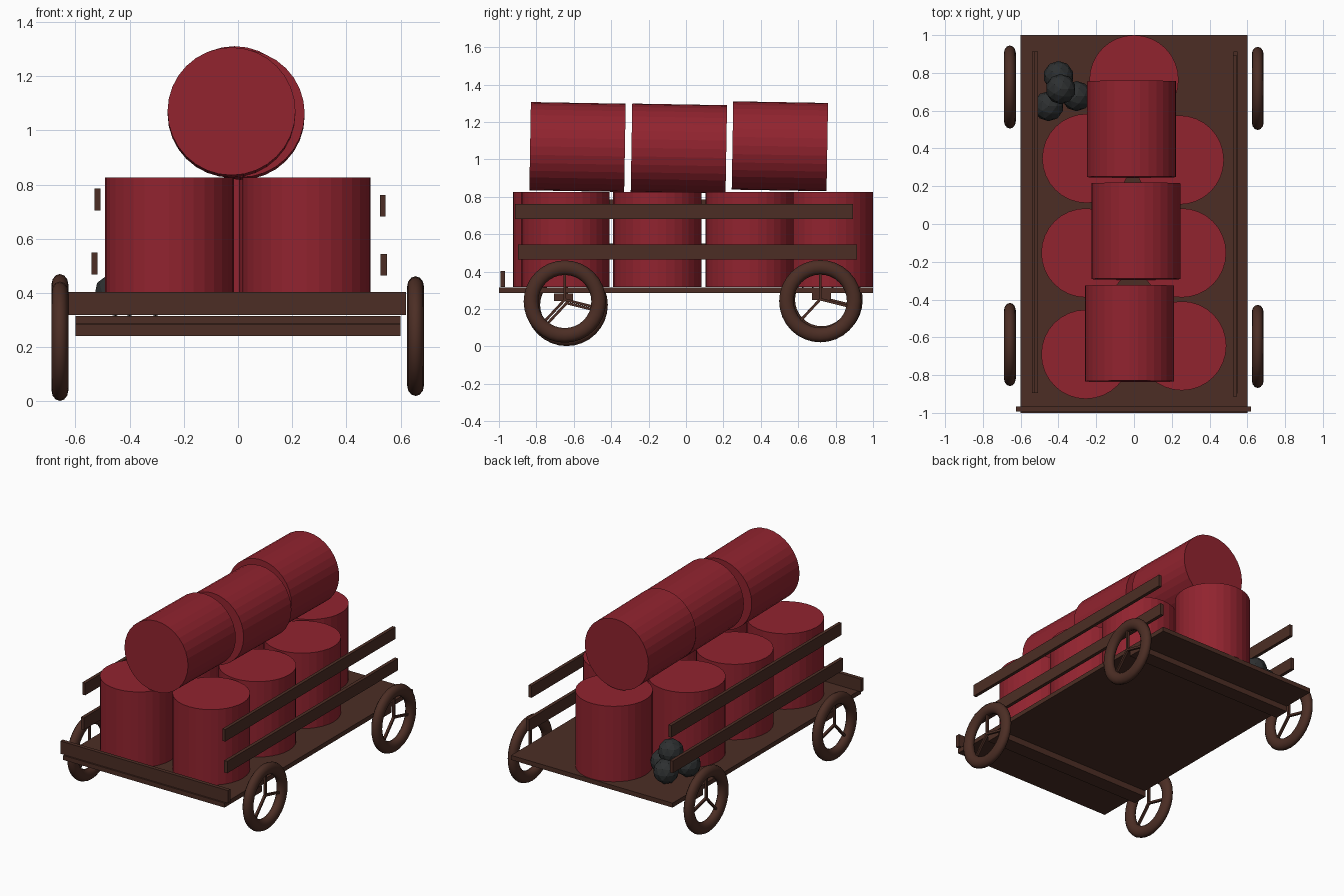
import bpy, math
from mathutils import Vector

if "Cube" in bpy.data.objects:
    bpy.data.objects.remove(bpy.data.objects["Cube"])


def material(name, rgb):
    m = bpy.data.materials.new(name)
    m.diffuse_color = (*rgb, 1)
    m.use_nodes = True
    m.node_tree.nodes["Principled BSDF"].inputs["Base Color"].default_value = m.diffuse_color
    return m


RED = material("barrel red", (0.283, 0.017, 0.028))
WOOD = material("dark wood", (0.072, 0.027, 0.018))
IRON = material("black iron", (0.026, 0.029, 0.030))


def finish(name, mat):
    ob = bpy.context.object
    ob.name = name
    ob.data.materials.append(mat)
    return ob


def box(name, lo, hi, mat=WOOD):
    lo, hi = Vector(lo), Vector(hi)
    bpy.ops.mesh.primitive_cube_add(size=1, location=(lo + hi) / 2)
    ob = finish(name, mat)
    ob.scale = hi - lo
    return ob


def barrel(name, loc, rot=(0, 0, 0)):
    bpy.ops.mesh.primitive_cylinder_add(vertices=32, radius=0.236, depth=0.507,
                                        location=loc, rotation=rot)
    return finish(name, RED)


def wheel(name, x, y, z):
    # Narrow rim
    bpy.ops.mesh.primitive_torus_add(major_segments=32, minor_segments=12,
                                     major_radius=0.181, minor_radius=0.039,
                                     location=(x, y, z), rotation=(0, math.pi / 2, 0))
    rim = finish(name + "_rim", WOOD)
    rim.scale.z = 0.8
    bpy.ops.object.shade_smooth_by_angle(angle=math.radians(40))
    # Three thin spokes
    for i, deg in enumerate((90, -14, -133)):
        a = math.radians(deg)
        mid = (x, y + 0.08 * math.cos(a), z + 0.01 + 0.08 * math.sin(a))
        bpy.ops.mesh.primitive_cube_add(size=1, location=mid, rotation=(a, 0, 0))
        finish(f"{name}_spoke_{i}", WOOD).scale = (0.016, 0.16, 0.014)


# Cart bed, front board and axles
box("bed", (-0.6, -1, 0.286), (0.6, 1, 0.316))
box("front_board", (-0.625, -0.993, 0.318), (0.62, -0.967, 0.403))
box("front_axle", (-0.6, -0.706, 0.242), (0.6, -0.604, 0.284))
box("rear_axle", (-0.6, 0.674, 0.248), (0.6, 0.775, 0.288))

# Side rails
box("left_upper_rail", (-0.53, -0.896, 0.704), (-0.508, 0.913, 0.785))
box("left_lower_rail", (-0.541, -0.896, 0.468), (-0.519, 0.913, 0.549))
box("right_upper_rail", (0.523, -0.914, 0.682), (0.545, 0.893, 0.762))
box("right_lower_rail", (0.526, -0.898, 0.464), (0.549, 0.914, 0.544))

# Wheels
wheel("front_left_wheel", -0.657, -0.638, 0.222)
wheel("front_right_wheel", 0.655, -0.648, 0.24)
wheel("rear_left_wheel", -0.657, 0.725, 0.25)
wheel("rear_right_wheel", 0.655, 0.718, 0.242)

# Standing barrels
for i, (x, y) in enumerate([(-0.255, -0.69), (-0.255, -0.153), (-0.25, 0.347),
                            (0.253, -0.645), (0.252, -0.153), (0.24, 0.339), (0, 0.764)]):
    barrel(f"standing_barrel_{i}", (x, y, 0.572))

# Barrels lying on top, slightly tipped
for i, (x, y, z) in enumerate([(-0.024, -0.58, 1.066), (0.01, -0.038, 1.058),
                               (-0.013, 0.502, 1.07)]):
    barrel(f"lying_barrel_{i}", (x, y, z), (math.radians(89), 0, 0))

# Pile of iron balls
for i, loc in enumerate([(-0.4, 0.783, 0.395), (-0.452, 0.624, 0.395),
                         (-0.304, 0.677, 0.395), (-0.388, 0.714, 0.5)]):
    bpy.ops.mesh.primitive_ico_sphere_add(subdivisions=2, radius=0.08, location=loc)
    finish(f"iron_ball_{i}", IRON)
